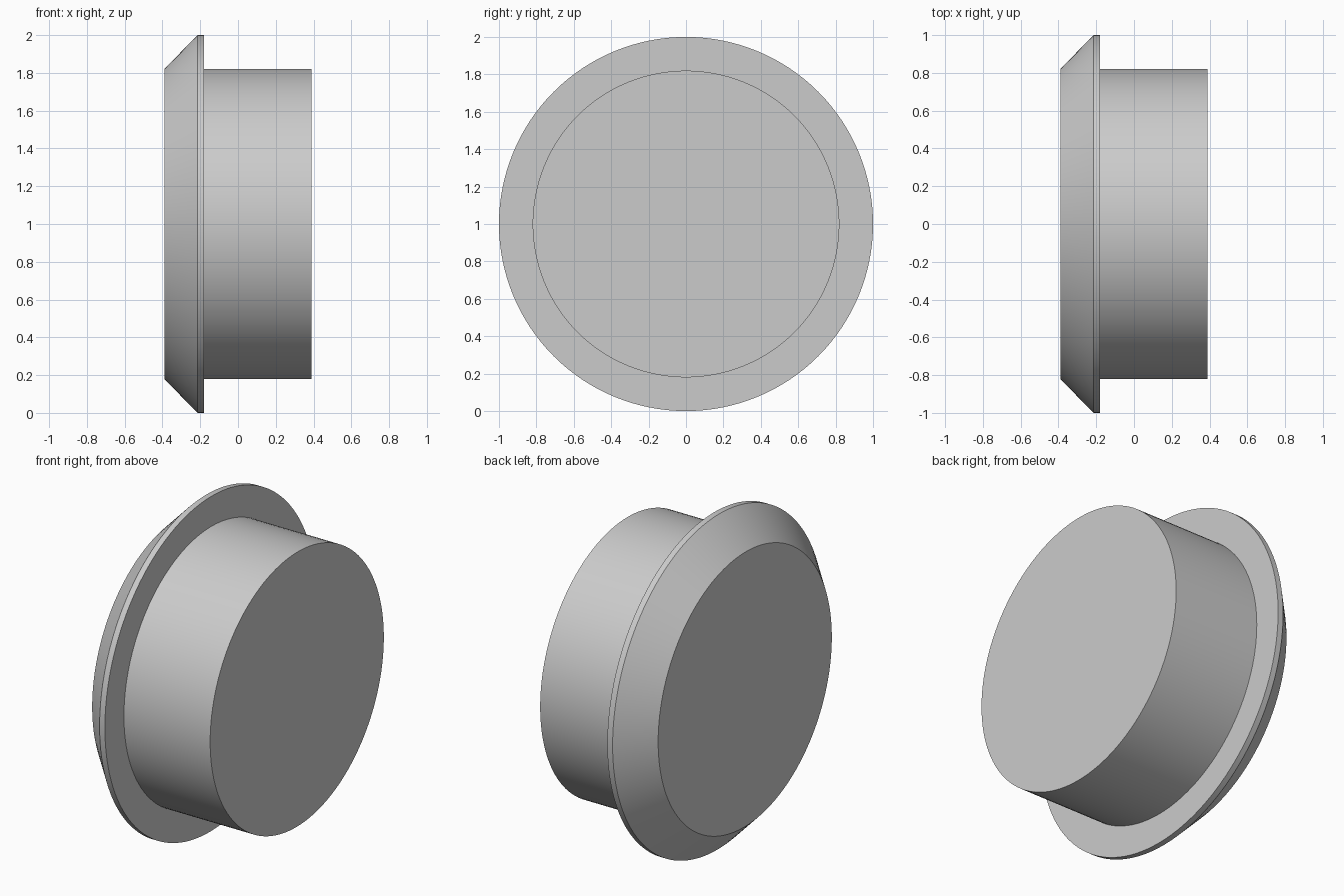
import bpy, bmesh, math
from mathutils import Matrix, Vector

cube = bpy.data.objects.get("Cube")
if cube:
    bpy.data.objects.remove(cube, do_unlink=True)

grey = bpy.data.materials.new("plain grey")
grey.use_nodes = True
colour = (0.6, 0.6, 0.6, 1)
grey.diffuse_color = colour
grey.node_tree.nodes["Principled BSDF"].inputs["Base Color"].default_value = colour

SEGMENTS = 128
RIM, BODY = 1.0, 0.82
# (x, radius) outline: bevelled cap, thin rim, shoulder, round body
profile = [(-0.39, BODY), (-0.215, RIM), (-0.18, RIM), (-0.18, BODY), (0.39, BODY)]

# Turn the outline around the x axis
bm = bmesh.new()
rings = []
for x, radius in profile:
    angles = [2 * math.pi * i / SEGMENTS for i in range(SEGMENTS)]
    rings.append([bm.verts.new((x, radius * math.cos(a), radius * math.sin(a))) for a in angles])
for a, b in zip(rings, rings[1:]):
    for i in range(SEGMENTS):
        j = (i + 1) % SEGMENTS
        bm.faces.new((a[i], a[j], b[j], b[i]))

# Flat end discs
bm.faces.new(rings[0])
bm.faces.new(rings[-1])
bmesh.ops.recalc_face_normals(bm, faces=bm.faces)
bmesh.ops.translate(bm, verts=bm.verts, vec=(0, 0, RIM))

mesh = bpy.data.meshes.new("flanged_plug")
bm.to_mesh(mesh)
bm.free()
mesh.materials.append(grey)
plug = bpy.data.objects.new("flanged_plug", mesh)
bpy.context.collection.objects.link(plug)

# Smooth round walls with crisp edges
bpy.ops.object.select_all(action="DESELECT")
plug.select_set(True)
bpy.context.view_layer.objects.active = plug
bpy.ops.object.shade_smooth_by_angle(angle=math.radians(30))
